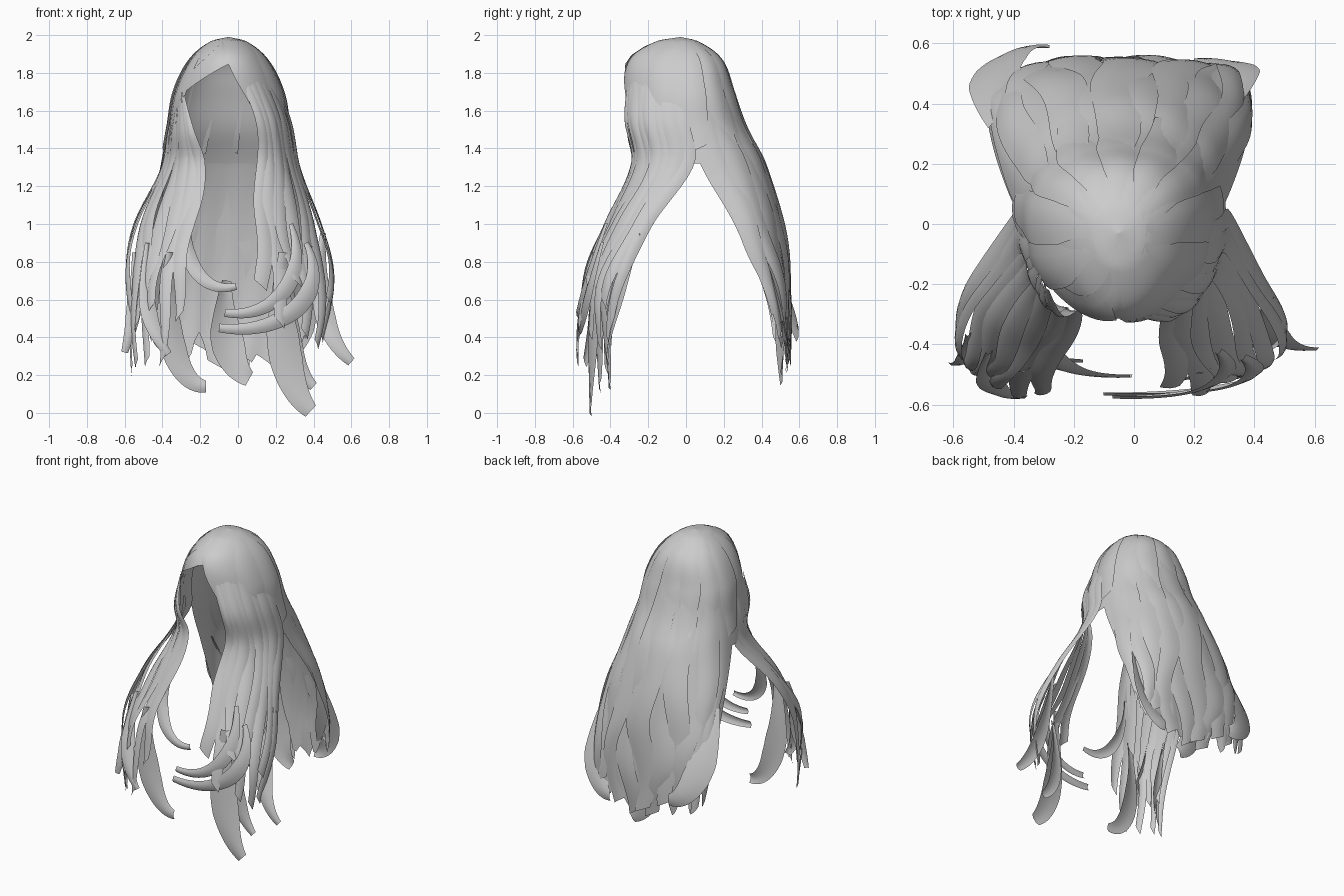
import bpy, math, random
from mathutils import Vector

if "Cube" in bpy.data.objects:
    bpy.data.objects.remove(bpy.data.objects["Cube"])

random.seed(4)
mat = bpy.data.materials.new("hair_grey")
mat.diffuse_color = (0.6, 0.6, 0.6, 1)
mat.use_nodes = True
mat.node_tree.nodes["Principled BSDF"].inputs["Base Color"].default_value = mat.diffuse_color


def lookup(table, z):
    """Smooth interpolation of table rows (first value is z, descending)."""
    z = max(min(z, table[0][0]), table[-1][0])
    i = 0
    while i < len(table) - 2 and z < table[i + 1][0]:
        i += 1
    a, b = table[i], table[i + 1]
    p, n = table[max(i - 1, 0)], table[min(i + 2, len(table) - 1)]
    h = b[0] - a[0]
    t = (z - a[0]) / h
    out = []
    for k in range(1, len(a)):
        m0 = (b[k] - p[k]) / (b[0] - p[0]) * h
        m1 = (n[k] - a[k]) / (n[0] - a[0]) * h
        out.append((2*t**3 - 3*t*t + 1) * a[k] + (t**3 - 2*t*t + t) * m0
                   + (3*t*t - 2*t**3) * b[k] + (t**3 - t*t) * m1)
    return out


def grid(name, rows, closed=False):
    """Make a smooth sheet from rows of points."""
    n = len(rows[0])
    verts = [tuple(p) for r in rows for p in r]
    faces = []
    for i in range(len(rows) - 1):
        for j in range(n if closed else n - 1):
            k = (j + 1) % n
            faces.append((i*n + j, (i+1)*n + j, (i+1)*n + k, i*n + k))
    me = bpy.data.meshes.new(name)
    me.from_pydata(verts, [], faces)
    me.materials.append(mat)
    me.polygons.foreach_set("use_smooth", [True] * len(faces))
    me.update()
    ob = bpy.data.objects.new(name, me)
    bpy.context.collection.objects.link(ob)
    return ob


# Head and back section: z, half width, front y, side y, back y
BODY = [(1.99, .001, -.03, -.03, -.03), (1.97, .09, -.15, -.03, .06),
        (1.88, .195, -.295, -.01, .18), (1.7, .285, -.335, 0, .25),
        (1.5, .32, -.32, .02, .315), (1.32, .355, -.28, .05, .41),
        (1.0, .42, -.3, .24, .50), (.6, .44, -.3, .42, .545), (.2, .38, -.3, .49, .53)]
# Front falls: z, side x, side y, face-edge x, face-edge y
RIGHT = [(1.85, .165, 0, -.03, -.30), (1.55, .275, .01, .085, -.315),
         (1.32, .32, .04, .10, -.28), (1.0, .43, -.19, .06, -.41),
         (.68, .51, -.34, .05, -.54), (.3, .42, -.38, .18, -.57)]
LEFT = [(1.72, -.32, 0, -.29, -.2), (1.5, -.365, .01, -.23, -.3),
        (1.32, -.395, .04, -.175, -.28), (1.0, -.54, -.19, -.2, -.41),
        (.7, -.59, -.34, -.25, -.54), (.1, -.54, -.4, -.38, -.58)]


def body_point(angle, z):
    """Angle 0 faces front, 90 right, 180 back."""
    hw, yf, yc, yb = lookup(BODY, z)
    a = math.radians(angle)
    s, c = math.sin(a), math.cos(a)
    y = yc + (yf - yc) * c if c > 0 else yc + (yb - yc) * (-c) ** .8
    return Vector((-.05 + hw * s, y, z))


def fall_point(table, v, z):
    """v 0 is the side edge, v 1 the edge beside the face."""
    x0, y0, x1, y1 = lookup(table, z)
    a = (1 - v) * math.pi / 2
    return Vector((x1 + (x0 - x1) * math.sin(a), y0 + (y1 - y0) * math.cos(a), z))


def strand(name, surf, u0, width, z0, z1, lift, wave, phase, taper=.45):
    """Wavy flat lock that follows a surface function surf(u, z)."""
    rows, n = [], 30
    for i in range(n + 1):
        t = i / n
        z = z0 + (z1 - z0) * t
        grow = max(0, min(1, (1.5 - z) / .7))
        u = u0 + wave * grow * math.sin(phase + (1.5 - z) * 7.5)
        w = width * min(1, .6 + 2.5 * t) * (1 - taper * max(0, t - .5) / .5)
        row = []
        for s in (-1, -.5, 0, .5, 1):
            p = surf(u + s * w, z)
            out = Vector((p.x + .06, p.y, 0)).normalized()
            up = lift * min(1, t * 5) + .006 * (1 - s * s) * min(1, t * 4)
            up += .01 * grow * math.sin(phase * 2 + z * 8)
            row.append(p + out * up + Vector((0, 0, s * .03 * t)))
        rows.append(row)
    return grid(name, rows)


def curl(name, start, tip, width, hook):
    """Loose lock that drops from start, then sweeps sideways to its tip."""
    p0, p3 = Vector(start), Vector(tip)
    d = p3 - p0
    p1 = p0 + Vector((-.3 * d.x, .7 * d.y, .6 * d.z))
    p2 = p0 + Vector((.25 * d.x, 1.05 * d.y, d.z - hook))
    rows, n = [], 24
    for i in range(n + 1):
        t = i / n
        q = 1 - t
        p = p0*q**3 + p1*(3*q*q*t) + p2*(3*q*t*t) + p3*t**3
        tan = (p1 - p0)*q*q + (p2 - p1)*(2*q*t) + (p3 - p2)*t*t
        side = tan.cross(Vector((0, 1, 0))).normalized()
        side = (side + Vector((0, .5 * (1 - t), 0))).normalized()
        w = width * min(1, .3 + 2 * t) * (1 - .55 * max(0, t - .5) / .5)
        face = Vector((0, math.copysign(.012, p.y), 0))
        rows.append([p + side * w * s + face * (1 - s * s) for s in (-1, -.4, .4, 1)])
    return grid(name, rows)


def cap_rim(a):
    """Lower edge height of the cap: a peak at the parting, lower at the sides."""
    if a >= 0:
        return max(1.32, 1.845 - .0095 * a)
    if a > -66:
        return 1.845 - .185 * (-a / 66) ** 1.2
    return max(1.32, 1.66 - .02 * (-a - 66))


# Scalp cap with a swept fringe opening at the front
rows = []
for i in range(25):
    f = (i / 24) ** 1.9
    rows.append([body_point(a, 1.99 - (1.99 - cap_rim(a)) * f) for a in range(-180, 180, 5)])
grid("scalp_cap", rows, True)

# Fringe sweep from the parting to the left temple
rows = []
for i in range(13):
    t = i / 12
    rows.append([body_point(-2 - 64 * t - 4 * k, 1.85 - .19 * t ** 1.1 + .045 * k * (1 - t * .7))
                 + Vector((0, -.008, 0)) for k in range(4)])
grid("fringe_sweep", rows)

# Back curtain
rows = []
for i in range(31):
    t = i / 30
    row = []
    for j in range(49):
        hem = .46 + .08 * math.sin(j * .9) - .12 * math.sin(math.pi * j / 48)
        z = 1.36 + (hem - 1.36) * t
        p = body_point(92 + 176 * j / 48, z)
        p.y += .006 * math.sin(j * 1.1 + z * 5) * t
        row.append(p)
    rows.append(row)
grid("back_curtain", rows)

# Broad back locks, longest in the middle
for k in range(11):
    mid = 1 - abs(k - 5) / 5
    strand("back_lock", body_point, 106 + 148 * k / 10, random.uniform(10, 13),
           random.uniform(1.6, 1.85), .42 - .2 * mid + random.uniform(-.05, .08),
           .004 + .008 * (k % 2), 6, k * 1.3, .35)

# Crown locks lying on the scalp
for k in range(9):
    strand("crown_lock", body_point, 65 + 230 * k / 8, 15, 1.97, 1.4, .003 + .003 * (k % 2), 0, 0)

# Front falls on both sides: broad overlapping locks with uneven ends
for name, table, top, low in (("right_fall_lock", RIGHT, 1.84, .3), ("left_fall_lock", LEFT, 1.7, .18)):
    for k in range(8):
        end = low + .11 * (k * 2 % 4) + random.uniform(0, .1) + .015 * k
        strand(name, lambda u, z, tb=table: fall_point(tb, u, z), .07 + .12 * k, .085,
               top - .02 * (k % 3), end, .003 + .006 * (k % 2), .05, k * .9)

# Loose curls: start, tip, width, hook
CURLS = {
    "left_inner_curl": ((-.25, -.38, 1.05), (-.01, -.5, .67), .04, .05),
    "left_low_curl": ((-.48, -.42, .9), (-.37, -.57, .31), .045, -.12),
    "left_outer_tip": ((-.55, -.36, .85), (-.6, -.46, .32), .04, -.15),
    "left_long_tip": ((-.36, -.48, .85), (-.17, -.45, .14), .07, 0),
    "right_inner_curl": ((.28, -.42, 1.0), (-.07, -.57, .53), .045, .04),
    "right_low_curl": ((.36, -.44, .9), (-.1, -.56, .45), .05, .05),
    "right_outer_flick": ((.45, -.25, .95), (.6, -.41, .27), .055, -.1),
    "right_long_tip": ((.24, -.48, .85), (.385, -.5, .01), .09, -.1),
    "right_middle_tip": ((.28, -.46, .75), (.4, -.4, .14), .055, -.08),
    "back_left_flare": ((-.46, .33, 1.0), (-.28, .585, .42), .09, 0),
    "back_right_tip": ((.34, .4, .85), (.2, .54, .3), .08, 0),
    "back_middle_tip": ((-.06, .5, .7), (.06, .5, .18), .09, -.05),
}
for name, spec in CURLS.items():
    curl(name, *spec)
